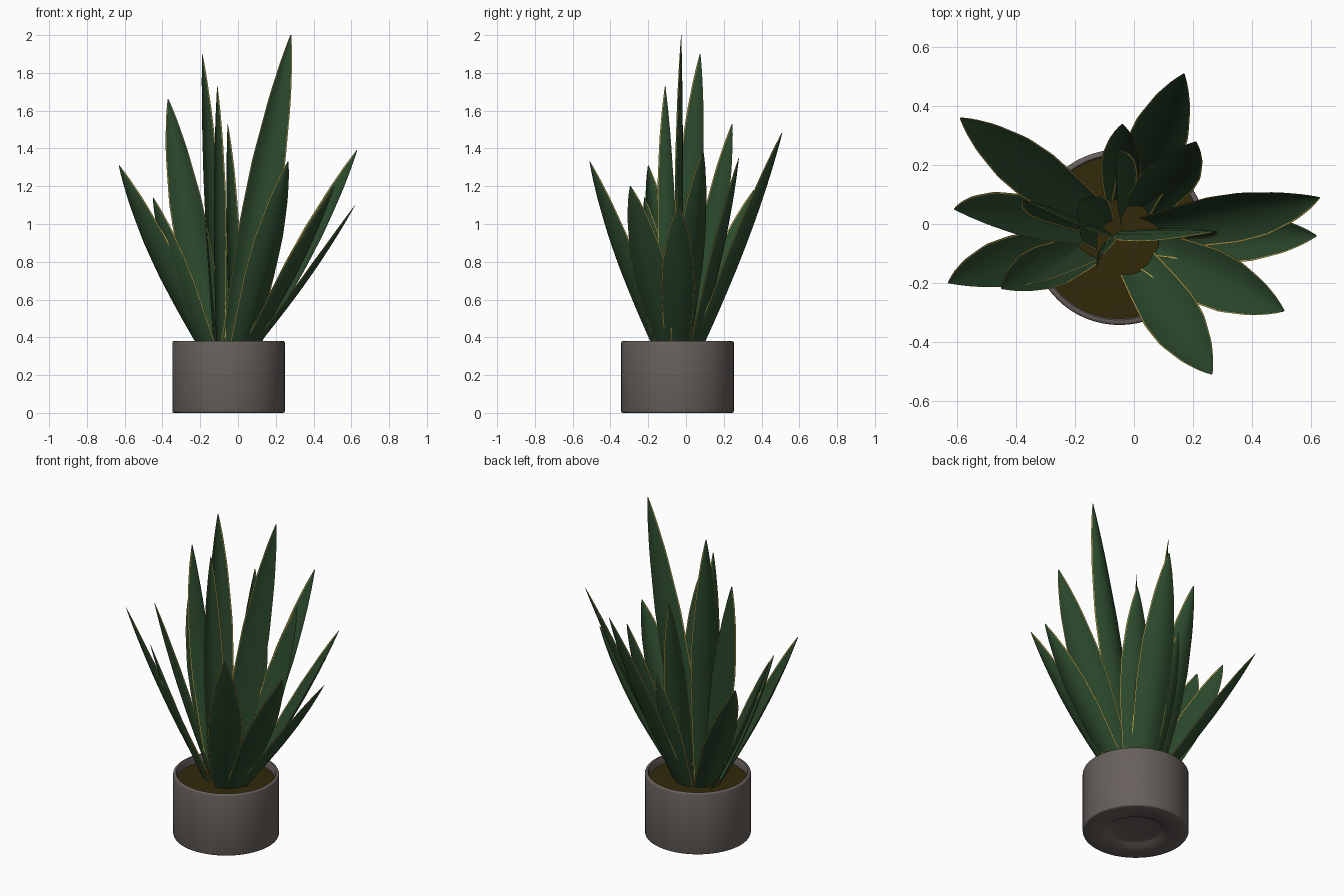
import bpy, bmesh, math
from mathutils import Vector

if "Cube" in bpy.data.objects:
    bpy.data.objects.remove(bpy.data.objects["Cube"])

CX, CY = -0.05, -0.045


def material(name, rgb):
    m = bpy.data.materials.new(name)
    m.diffuse_color = (*rgb, 1)
    m.use_nodes = True
    m.node_tree.nodes["Principled BSDF"].inputs["Base Color"].default_value = m.diffuse_color
    return m


green = material("leaf green", (0.025, 0.068, 0.026))
yellow = material("leaf edge yellow", (0.48, 0.35, 0.07))
clay = material("pot grey", (0.135, 0.115, 0.105))
earth = material("soil brown", (0.032, 0.022, 0.003))


def finish(name, bm, mats, angle):
    me = bpy.data.meshes.new(name)
    bm.to_mesh(me)
    bm.free()
    ob = bpy.data.objects.new(name, me)
    bpy.context.collection.objects.link(ob)
    for m in mats:
        me.materials.append(m)
    bpy.ops.object.select_all(action='DESELECT')
    bpy.context.view_layer.objects.active = ob
    ob.select_set(True)
    bpy.ops.object.shade_smooth_by_angle(angle=math.radians(angle))
    return ob


def lathe(name, profile, mat, n=64):
    """Turn an (r, z) profile around the pot axis, with poles at r = 0."""
    bm = bmesh.new()
    rings = []
    for r, z in profile:
        k = 1 if r == 0 else n
        rings.append([bm.verts.new((CX + r * math.cos(math.tau * i / n),
                                    CY + r * math.sin(math.tau * i / n), z)) for i in range(k)])
    for a, b in zip(rings, rings[1:]):
        for i in range(n):
            j = (i + 1) % n
            vs = [a[i % len(a)], a[j % len(a)], b[j % len(b)], b[i % len(b)]]
            bm.faces.new(list(dict.fromkeys(vs)))
    bmesh.ops.recalc_face_normals(bm, faces=bm.faces)
    return finish(name, bm, [mat], 50)


# Pot with a rounded rim and a shallow recess underneath
lathe("pot", [(0, 0.02), (0.13, 0.02), (0.155, 0.015), (0.17, 0.0), (0.29, 0.0), (0.296, 0.003), (0.298, 0.009),
              (0.298, 0.371), (0.296, 0.377), (0.291, 0.38), (0.281, 0.38), (0.276, 0.372), (0.276, 0.31)], clay)
# Soil
lathe("soil", [(0, 0.345), (0.15, 0.342), (0.277, 0.335)], earth)

WIDTH = [(0, 0.7), (0.2, 0.87), (0.42, 1), (0.6, 0.93), (0.8, 0.62), (0.93, 0.29), (1, 0.03)]


def width_at(t):
    for (a, wa), (b, wb) in zip(WIDTH, WIDTH[1:]):
        if t <= b:
            s = (t - a) / (b - a)
            return wa + (wb - wa) * s
    return WIDTH[-1][1]


def leaf(name, tip, width, base=None, side_deg=None, bulge=0.02, cup=0.38):
    """Cupped lance-shaped blade along a curve, with a thin yellow border."""
    tip = Vector(tip)
    out = Vector((tip.x - CX, tip.y - CY, 0)).normalized()
    if base is None:
        base = (CX + 0.115 * out.x, CY + 0.115 * out.y)
    base = Vector((base[0], base[1], 0.32))
    mid = (base + tip) / 2 + out * bulge * 2
    side0 = Vector((-out.y, out.x, 0))
    if side_deg is not None:
        a = math.radians(side_deg)
        side0 = Vector((math.cos(a), math.sin(a), 0))
    bm = bmesh.new()
    rows, steps = [], 22
    for k in range(steps + 1):
        t = k / steps
        p = base * (1 - t) ** 2 + mid * 2 * t * (1 - t) + tip * t * t
        tan = ((mid - base) * (1 - t) + (tip - mid) * t).normalized()
        side = (side0 - tan * side0.dot(tan)).normalized()
        nor = side.cross(tan)
        if nor.dot(out) > 0:
            nor = -nor
        hw = width / 2 * width_at(t)
        e = max(0.0, 1 - 0.0045 / hw) if hw > 0.006 else 0.7
        us = [-1, -e, -e * 0.66, -e * 0.33, 0, e * 0.33, e * 0.66, e, 1]
        rows.append([bm.verts.new(p + side * u * hw + nor * cup * hw * (u * u - 0.3)) for u in us])
    for a, b in zip(rows, rows[1:]):
        for i in range(8):
            f = bm.faces.new((a[i], a[i + 1], b[i + 1], b[i]))
            f.material_index = 1 if i in (0, 7) else 0
    return finish(name, bm, [green, yellow], 60)


# Outer leaves, leaning away from the centre: tip, width, width direction
OUTER = [
    ((0.265, -0.51, 1.33), 0.195, None),
    ((0.51, -0.295, 1.2), 0.20, None),
    ((0.62, -0.04, 1.1), 0.18, None),
    ((0.63, 0.09, 1.39), 0.19, 130),
    ((0.21, 0.28, 1.35), 0.19, -15),
    ((0.17, 0.51, 1.485), 0.20, None),
    ((-0.04, 0.34, 1.12), 0.14, None),
    ((-0.59, 0.36, 1.18), 0.18, None),
    ((-0.61, 0.05, 1.25), 0.19, -55),
    ((-0.63, -0.2, 1.31), 0.20, -47),
    ((-0.45, -0.22, 1.14), 0.17, -45),
]
for i, (tip, w, deg) in enumerate(OUTER):
    leaf(f"outer_leaf_{i + 1}", tip, w, side_deg=deg)

# Upright inner leaves: tip, width, base, width direction
INNER = [
    ((0.28, -0.025, 2.0), 0.19, (-0.03, -0.03), 3),
    ((-0.19, 0.075, 1.9), 0.17, (-0.11, -0.03), 60),
    ((-0.11, -0.11, 1.73), 0.12, (-0.10, -0.07), 55),
    ((-0.37, 0.08, 1.66), 0.19, (-0.12, -0.02), -12),
    ((-0.055, 0.245, 1.53), 0.15, (-0.03, 0.03), 65),
]
for i, (tip, w, base, deg) in enumerate(INNER):
    leaf(f"inner_leaf_{i + 1}", tip, w, base, deg, bulge=0.005, cup=0.42)
